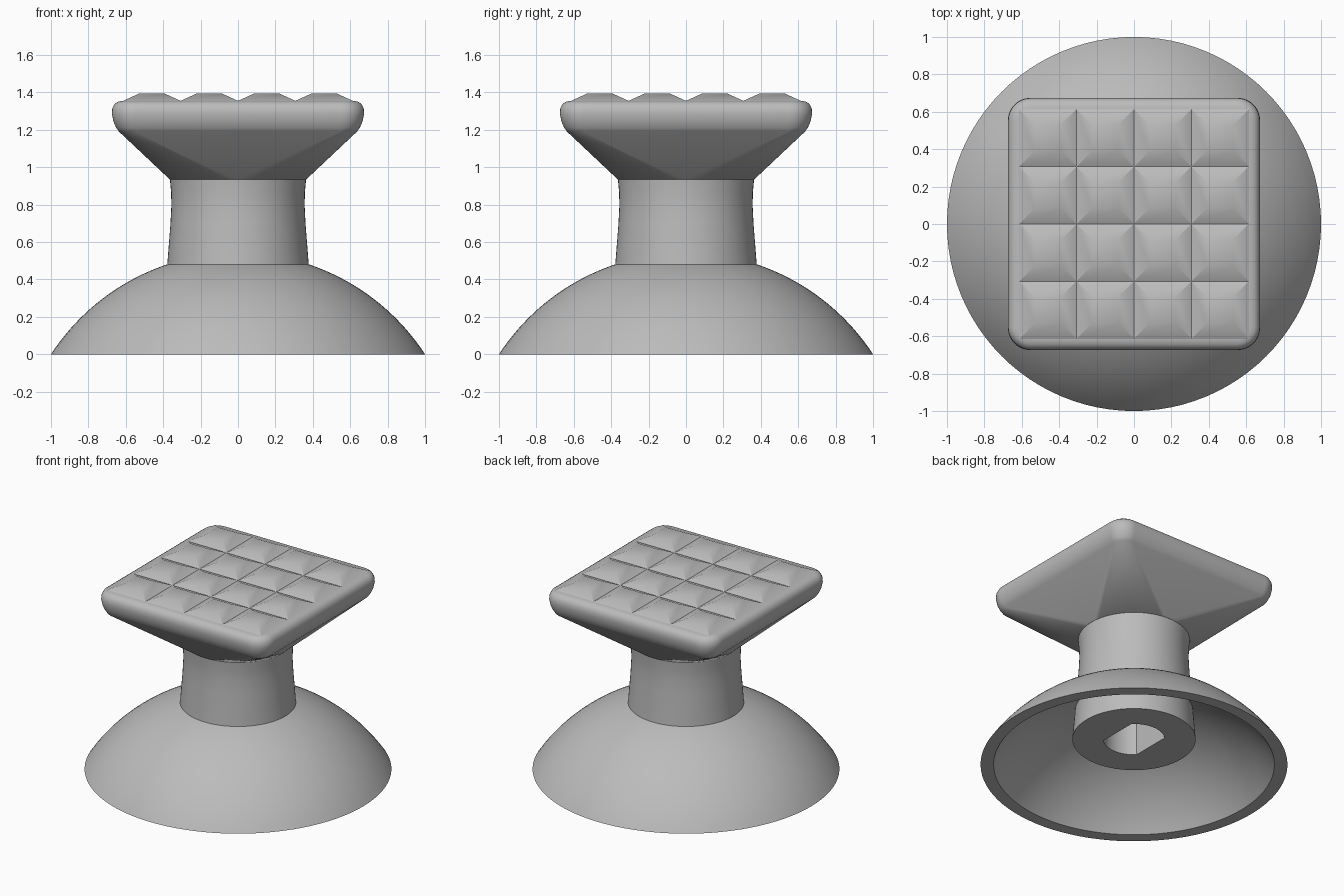
import bpy, bmesh, math

cube = bpy.data.objects.get("Cube")
if cube:
    bpy.data.objects.remove(cube)

grey = bpy.data.materials.new("grey rubber")
grey.use_nodes = True
colour = (0.5, 0.5, 0.5, 1)
grey.diffuse_color = colour
grey.node_tree.nodes["Principled BSDF"].inputs["Base Color"].default_value = colour


def loft(bm, rings, cap_start=False, cap_end=False):
    """Join closed rings of equal length into a skin."""
    loops = [[bm.verts.new(p) for p in ring] for ring in rings]
    for a, b in zip(loops, loops[1:]):
        for i in range(len(a)):
            j = (i + 1) % len(a)
            bm.faces.new((a[i], a[j], b[j], b[i]))
    if cap_start:
        bm.faces.new(loops[0][::-1])
    if cap_end:
        bm.faces.new(loops[-1])


def finish(bm, name, angle, fix_normals=True):
    if fix_normals:
        bmesh.ops.recalc_face_normals(bm, faces=bm.faces)
    mesh = bpy.data.meshes.new(name)
    bm.to_mesh(mesh)
    bm.free()
    mesh.materials.append(grey)
    obj = bpy.data.objects.new(name, mesh)
    bpy.context.collection.objects.link(obj)
    bpy.ops.object.select_all(action='DESELECT')
    obj.select_set(True)
    bpy.context.view_layer.objects.active = obj
    bpy.ops.object.shade_smooth_by_angle(angle=math.radians(angle))
    return obj


def circle(r, z, n=96, flat=None):
    """Circle, optionally with its two x sides cut flat."""
    pts = []
    for i in range(n):
        t = math.tau * i / n
        x = r * math.cos(t)
        if flat:
            x = max(-flat, min(flat, x))
        pts.append((x, r * math.sin(t), z))
    return pts


def rounded_square(half, radius, z, steps=16):
    pts = []
    for q in range(4):
        mid = math.radians(45 + 90 * q)
        cx = math.copysign(half - radius, math.cos(mid))
        cy = math.copysign(half - radius, math.sin(mid))
        for i in range(steps + 1):
            t = math.radians(90 * (q + i / steps))
            pts.append((cx + radius * math.cos(t), cy + radius * math.sin(t), z))
    return pts


# Hollow dome base: outer and inner spherical skins joined by a flat rim
centre_z = -0.651


def cap_rings(rim_r, top_r, steps=20):
    big = math.hypot(rim_r, centre_z)
    a0, a1 = math.asin(top_r / big), math.asin(rim_r / big)
    angles = [a0 + (a1 - a0) * i / steps for i in range(steps + 1)]
    return [circle(big * math.sin(a), centre_z + big * math.cos(a)) for a in angles]


bm = bmesh.new()
loft(bm, cap_rings(1.0, 0.36) + cap_rings(0.915, 0.36)[::-1])
finish(bm, "dome_base", 30)

# Stem with a two-flat shaft socket in its underside
bm = bmesh.new()
stem_profile = [(0.402, 0.19), (0.378, 0.48), (0.361, 0.7), (0.356, 0.8), (0.358, 0.87), (0.364, 0.935)]
socket = [circle(0.2, z, flat=0.2 * math.sqrt(0.5)) for z in (0.8, 0.19)]
loft(bm, socket + [circle(r, z) for r, z in stem_profile], True, True)
finish(bm, "stem", 30)

# Flared head: round neck opening out to a cushioned square pad
bm = bmesh.new()
head_profile = [(0.365, 0.365, 0.935), (0.636, 0.09, 1.19), (0.652, 0.105, 1.212),
                (0.666, 0.115, 1.245), (0.674, 0.12, 1.285), (0.672, 0.12, 1.315),
                (0.66, 0.11, 1.338), (0.642, 0.09, 1.35), (0.618, 0.07, 1.355)]
loft(bm, [rounded_square(*p) for p in head_profile], True, True)
bmesh.ops.remove_doubles(bm, verts=bm.verts, dist=0.0001)
finish(bm, "head", 35)

# Grip studs: four by four flat-topped pyramids
bm = bmesh.new()
cell = 0.307


def square(cx, cy, half, z):
    return [(cx + sx * half, cy + sy * half, z) for sx, sy in ((-1, -1), (1, -1), (1, 1), (-1, 1))]


for i in range(4):
    for j in range(4):
        cx, cy = (i - 1.5) * cell, (j - 1.5) * cell
        loft(bm, [square(cx, cy, cell / 2, 1.355), square(cx, cy, 0.07, 1.393)], cap_end=True)
finish(bm, "grip_studs", 30, fix_normals=False)
